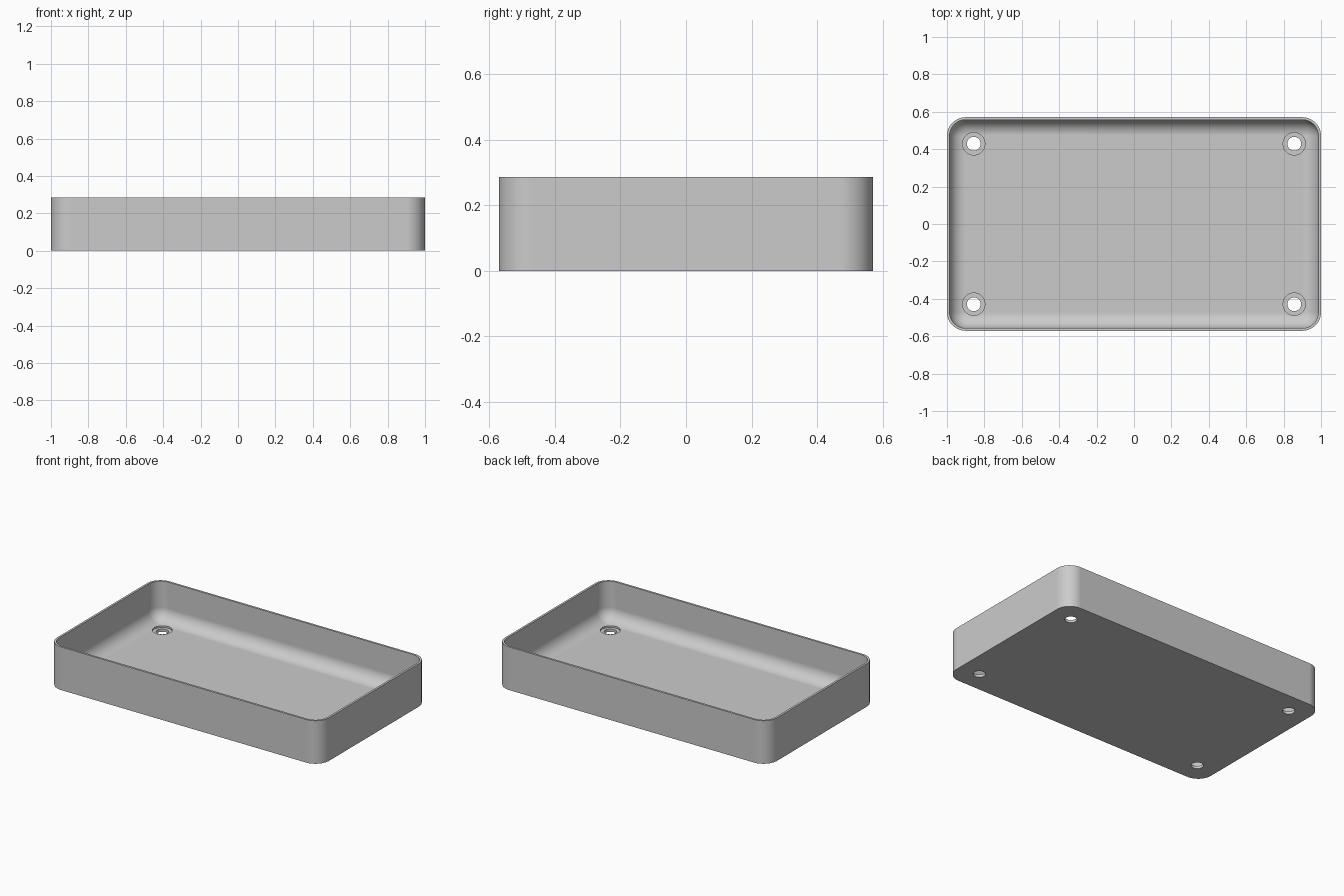
import bpy, bmesh, math
from mathutils import Matrix

if "Cube" in bpy.data.objects:
    bpy.data.objects.remove(bpy.data.objects["Cube"], do_unlink=True)

HX, HY, HEIGHT = 1.0, 0.571, 0.286
CORNER, WALL, FLOOR = 0.1, 0.014, 0.028
FILLET = 0.084
CORNER_STEPS, FILLET_STEPS = 12, 12

grey = bpy.data.materials.new("plain_grey")
grey.use_nodes = True
grey.diffuse_color = (0.6, 0.6, 0.6, 1)
grey.node_tree.nodes["Principled BSDF"].inputs["Base Color"].default_value = (0.6, 0.6, 0.6, 1)


def make_object(name, bm):
    mesh = bpy.data.meshes.new(name)
    bmesh.ops.recalc_face_normals(bm, faces=bm.faces)
    bm.to_mesh(mesh)
    bm.free()
    mesh.materials.append(grey)
    obj = bpy.data.objects.new(name, mesh)
    bpy.context.collection.objects.link(obj)
    return obj


def rounded_ring(bm, inset, z):
    """Rounded rectangle loop, shrunk inward by inset."""
    r = CORNER - inset
    ring = []
    for i, (sx, sy) in enumerate([(1, 1), (-1, 1), (-1, -1), (1, -1)]):
        for k in range(CORNER_STEPS + 1):
            a = math.pi / 2 * (i + k / CORNER_STEPS)
            ring.append(bm.verts.new((sx * (HX - CORNER) + r * math.cos(a),
                                      sy * (HY - CORNER) + r * math.sin(a), z)))
    return ring


def hole_cutter(name, radius, bottom, top):
    """Four upright cylinders, one in each corner."""
    bm = bmesh.new()
    for x in (-0.857, 0.857):
        for y in (-0.429, 0.429):
            bmesh.ops.create_cone(bm, cap_ends=True, segments=40, radius1=radius,
                                  radius2=radius, depth=top - bottom,
                                  matrix=Matrix.Translation((x, y, (top + bottom) / 2)))
    obj = make_object(name, bm)
    obj.hide_render = True
    return obj


# Tray shell: outer wall, rim, inner wall, filleted floor
bm = bmesh.new()
levels = [(0, 0), (0, HEIGHT), (WALL, HEIGHT)]
for k in range(FILLET_STEPS + 1):
    a = math.pi / 2 * k / FILLET_STEPS
    levels.append((WALL + FILLET * (1 - math.cos(a)), FLOOR + FILLET * (1 - math.sin(a))))
rings = [rounded_ring(bm, inset, z) for inset, z in levels]
for low, high in zip(rings, rings[1:]):
    for i in range(len(low)):
        j = (i + 1) % len(low)
        bm.faces.new((low[i], low[j], high[j], high[i]))
bm.faces.new(rings[0])
bm.faces.new(rings[-1])
tray = make_object("tray", bm)

# Screw holes with shallow seats
cutters = [hole_cutter("screw_seat_cutter", 0.06, FLOOR - 0.01, FLOOR + 0.06),
           hole_cutter("screw_hole_cutter", 0.037, -0.05, FLOOR + 0.06)]
bpy.ops.object.select_all(action="DESELECT")
tray.select_set(True)
bpy.context.view_layer.objects.active = tray
for cutter in cutters:
    mod = tray.modifiers.new(cutter.name, "BOOLEAN")
    mod.operation = "DIFFERENCE"
    mod.solver = "EXACT"
    mod.object = cutter
    bpy.ops.object.modifier_apply(modifier=mod.name)
    bpy.data.objects.remove(cutter, do_unlink=True)

# Smooth corners and fillet, crisp rim and hole edges
bpy.ops.object.shade_smooth_by_angle(angle=math.radians(30))
weighted = tray.modifiers.new("even_shading", "WEIGHTED_NORMAL")
weighted.keep_sharp = True
